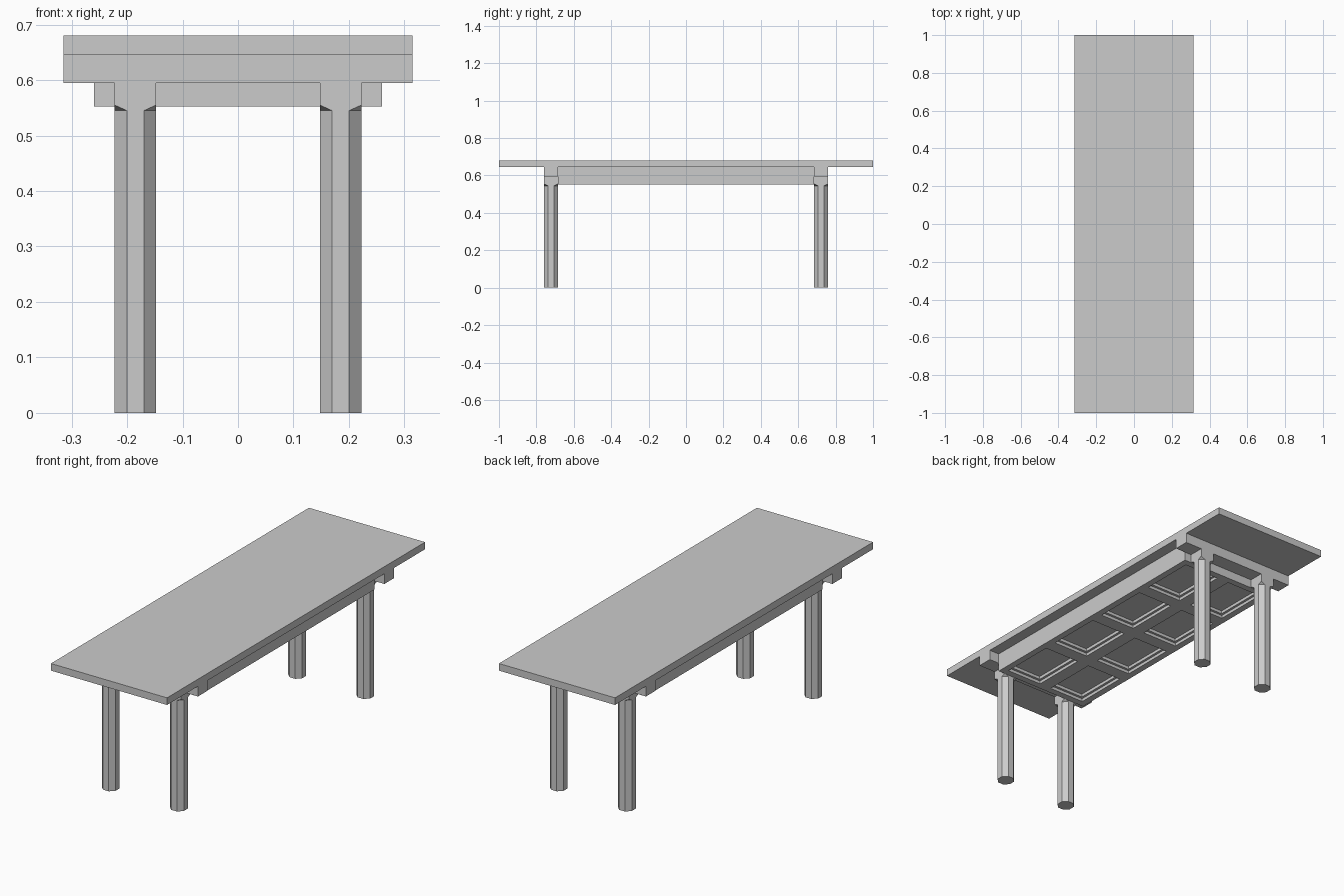
import bpy, bmesh
from mathutils import Vector

cube = bpy.data.objects.get("Cube")
if cube:
    bpy.data.objects.remove(cube, do_unlink=True)

grey = bpy.data.materials.new("plain grey")
grey.use_nodes = True
grey.diffuse_color = (0.6, 0.6, 0.6, 1)
grey.node_tree.nodes["Principled BSDF"].inputs["Base Color"].default_value = (0.6, 0.6, 0.6, 1)

HALF_X, HALF_Y = 0.315, 1.0
BEAM_IN, BEAM_OUT = 0.685, 0.76          # end beam, along y
TOP, SLAB, BEAM, APRON = 0.68, 0.645, 0.595, 0.552
LEG_X, LEG_Y, LEG_R = 0.185, 0.7225, 0.0375
FLAT = LEG_R * 0.4142                     # half side of the octagon


def finish(name, bm):
    bmesh.ops.recalc_face_normals(bm, faces=bm.faces)
    mesh = bpy.data.meshes.new(name)
    bm.to_mesh(mesh)
    bm.free()
    mesh.materials.append(grey)
    obj = bpy.data.objects.new(name, mesh)
    bpy.context.collection.objects.link(obj)
    return obj


def box(low, high):
    bm = bmesh.new()
    low, high = Vector(low), Vector(high)
    bmesh.ops.create_cube(bm, size=1)
    for v in bm.verts:
        v.co = (low + high) / 2 + v.co * (high - low)
    return bm


def hull(points):
    bm = bmesh.new()
    for p in points:
        bm.verts.new(p)
    bmesh.ops.convex_hull(bm, input=bm.verts)
    bmesh.ops.dissolve_limit(bm, angle_limit=0.01, verts=bm.verts, edges=bm.edges)
    return bm


def octagon(x, y, z):
    pairs = [(a * s, b * t) for a, b in ((LEG_R, FLAT), (FLAT, LEG_R))
             for s in (-1, 1) for t in (-1, 1)]
    return [(x + dx, y + dy, z) for dx, dy in pairs]


def square(x, y, z):
    return [(x + s * LEG_R, y + t * LEG_R, z) for s in (-1, 1) for t in (-1, 1)]


# Table top
finish("table_top", box((-HALF_X, -HALF_Y, SLAB), (HALF_X, HALF_Y, TOP)))

# Apron body with a coffered underside
bm = box((-0.26, -BEAM_IN, APRON), (0.26, BEAM_IN, SLAB))
cuts = [((0, 0, 0), (1, 0, 0))]
cuts += [((0, k * BEAM_IN / 2, 0), (0, 1, 0)) for k in (-1, 0, 1)]
for co, no in cuts:
    bmesh.ops.bisect_plane(bm, geom=bm.verts[:] + bm.edges[:] + bm.faces[:],
                           plane_co=co, plane_no=no)
bm.normal_update()
panels = [f for f in bm.faces if f.normal.z < -0.9]
for rim in (0.033, 0.012):
    bmesh.ops.inset_individual(bm, faces=panels, thickness=rim, use_even_offset=True)
    for i, face in enumerate(panels):
        panels[i] = bmesh.ops.extrude_discrete_faces(bm, faces=[face])["faces"][0]
        bmesh.ops.translate(bm, verts=panels[i].verts, vec=(0, 0, 0.015))
finish("coffered_apron", bm)

# End beams, legs and their square heads
for end, side_y in (("front", -1), ("back", 1)):
    ys = sorted((side_y * BEAM_IN, side_y * BEAM_OUT))
    finish(end + "_beam", box((-HALF_X, ys[0], BEAM), (HALF_X, ys[1], SLAB)))
    for side, side_x in (("left", 1), ("right", -1)):
        x, y = side_x * LEG_X, side_y * LEG_Y
        name = end + "_" + side
        finish(name + "_leg", hull(octagon(x, y, 0) + octagon(x, y, 0.545)))
        finish(name + "_leg_head",
               hull(octagon(x, y, 0.545) + square(x, y, 0.555) + square(x, y, BEAM)))
